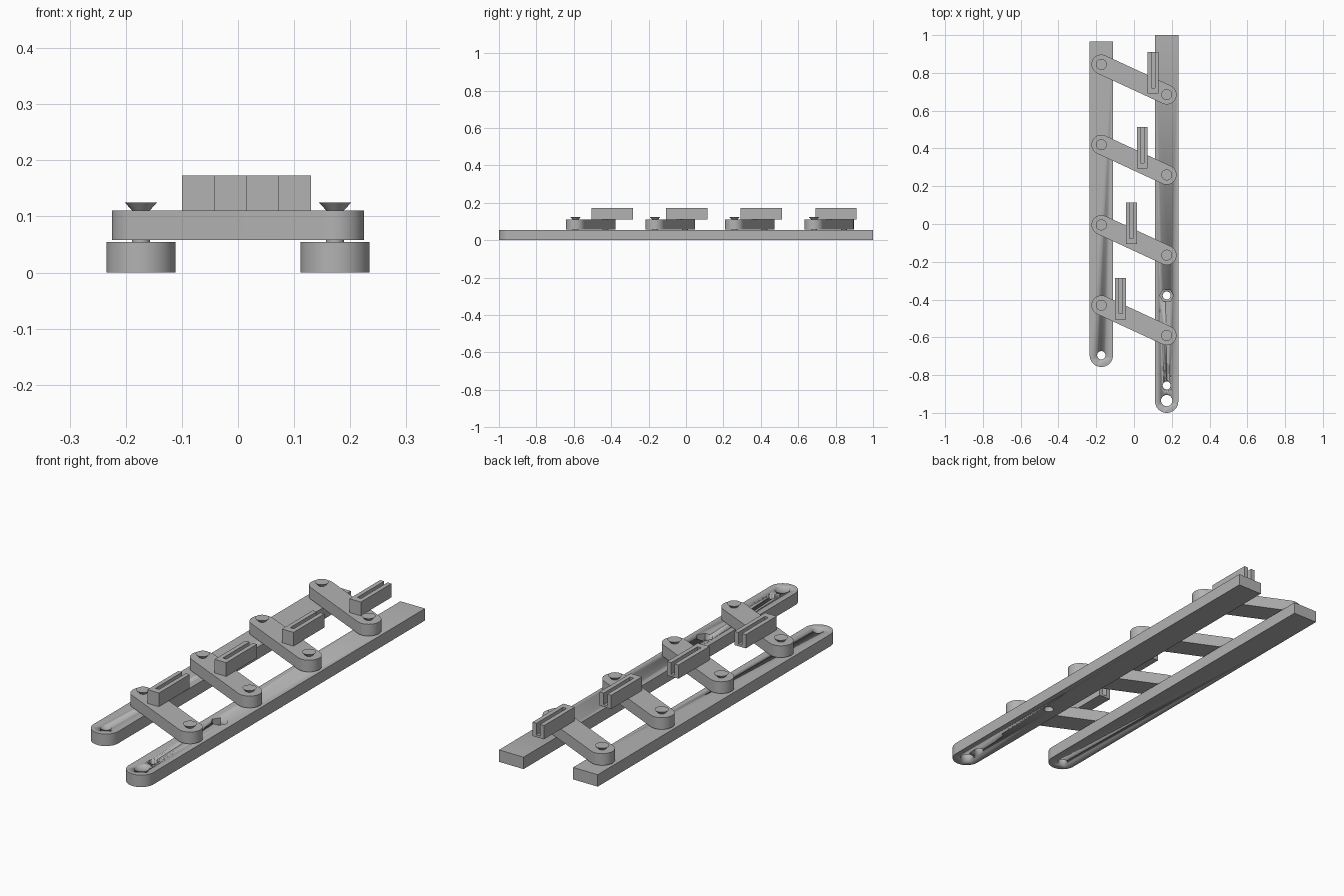
import bpy
import bmesh
from math import pi, cos, sin, atan2
from mathutils import Vector

cube = bpy.data.objects.get("Cube")
if cube:
    bpy.data.objects.remove(cube, do_unlink=True)

grey = bpy.data.materials.new("plain_grey")
grey.use_nodes = True
GREY = (0.45, 0.45, 0.45, 1)
grey.diffuse_color = GREY
grey.node_tree.nodes["Principled BSDF"].inputs["Base Color"].default_value = GREY

BAR_X, BAR_R, BAR_TOP = 0.173, 0.0615, 0.054
LINK_R, LINK_BASE, LINK_TOP = 0.052, 0.058, 0.111


def finish(name, bm, smooth=True):
    bmesh.ops.recalc_face_normals(bm, faces=bm.faces)
    mesh = bpy.data.meshes.new(name)
    bm.to_mesh(mesh)
    bm.free()
    mesh.materials.append(grey)
    obj = bpy.data.objects.new(name, mesh)
    bpy.context.collection.objects.link(obj)
    if smooth:
        bpy.ops.object.select_all(action="DESELECT")
        obj.select_set(True)
        bpy.context.view_layer.objects.active = obj
        bpy.ops.object.shade_smooth_by_angle(angle=pi / 6)
    return obj


def prism(name, outline, z0, z1):
    """Extrude a flat outline from z0 to z1."""
    bm = bmesh.new()
    face = bm.faces.new([bm.verts.new((x, y, z0)) for x, y in outline])
    moved = bmesh.ops.extrude_face_region(bm, geom=[face])["geom"]
    verts = [v for v in moved if isinstance(v, bmesh.types.BMVert)]
    bmesh.ops.translate(bm, verts=verts, vec=(0, 0, z1 - z0))
    return finish(name, bm)


def arc(x, y, r, start, sweep, steps):
    return [(x + r * cos(start + sweep * i / steps),
             y + r * sin(start + sweep * i / steps)) for i in range(steps + 1)]


def cut(target, x, y, r, z0, sides=40):
    """Cut a round or six-sided hole from z0 up through the bar top."""
    outline = arc(x, y, r, 0, 2 * pi, sides)[:-1]
    cutter = prism("hole_cutter", outline, z0, BAR_TOP + 0.02)
    cutter.hide_render = True
    cutter.hide_viewport = True
    mod = target.modifiers.new("hole", "BOOLEAN")
    mod.operation = "DIFFERENCE"
    mod.solver = "EXACT"
    mod.object = cutter


def side_bar(name, x, front, back):
    """Long bar, rounded at the front and square at the back."""
    outline = arc(x, front + BAR_R, BAR_R, pi, pi, 32)
    outline += [(x + BAR_R, back), (x - BAR_R, back)]
    return prism(name, outline, 0, BAR_TOP)


def link(name, a, b):
    """Cross link with round ends centred on a and b."""
    ang = atan2(b[1] - a[1], b[0] - a[0])
    outline = arc(*a, LINK_R, ang + pi / 2, pi, 28)
    outline += arc(*b, LINK_R, ang - pi / 2, pi, 28)
    prism(name, outline, LINK_BASE, LINK_TOP)


def screw(name, x, y):
    """Straight shank with a flat flaring head."""
    bm = bmesh.new()
    rings = []
    for r, z in ((0.016, 0.03), (0.016, LINK_TOP), (0.029, 0.125)):
        rings.append([bm.verts.new((px, py, z))
                      for px, py in arc(x, y, r, 0, 2 * pi, 32)[:-1]])
    for low, high in zip(rings, rings[1:]):
        for i in range(len(low)):
            j = (i + 1) % len(low)
            bm.faces.new((low[i], low[j], high[j], high[i]))
    bm.faces.new(rings[0])
    bm.faces.new(rings[-1])
    finish(name, bm)


def holder(name, x, y):
    """Block with a slot that is closed at the front and open at the back."""
    w, h, s, back, wall = 0.0288, 0.1098, 0.009, 0.1098, 0.03
    outline = [(-w, -h), (w, -h), (w, back), (s, back),
               (s, wall - h), (-s, wall - h), (-s, back), (-w, back)]
    prism(name, [(x + px, y + py) for px, py in outline], LINK_TOP + 0.01, 0.173)
    base = [(x + px, y + py) for px, py in ((-w, -h), (w, -h), (w, h), (-w, h))]
    prism(name + "_base", base, LINK_TOP, LINK_TOP + 0.01)


# Side bars and their holes
left_bar = side_bar("left_bar", BAR_X, -1, 1)
right_bar = side_bar("right_bar", -BAR_X, -0.757, 0.965)
cut(right_bar, -BAR_X, -0.695, 0.022, -0.02)
cut(left_bar, BAR_X, -0.935, 0.03, -0.02)
cut(left_bar, BAR_X, -0.855, 0.021, -0.02)
cut(left_bar, BAR_X, -0.378, 0.021, -0.02)
cut(left_bar, BAR_X, -0.378, 0.037, 0.024, sides=6)

# Four slanted links, each with two pivot screws and a slotted holder
for i in range(4):
    a = Vector((-BAR_X, 0.845 - 0.425 * i))
    b = Vector((BAR_X, 0.685 - 0.425 * i))
    link(f"cross_link_{i + 1}", a, b)
    screw(f"right_screw_{i + 1}", *a)
    screw(f"left_screw_{i + 1}", *b)
    holder(f"slotted_holder_{i + 1}", 0.101 - 0.0573 * i, 0.801 - 0.3985 * i)
